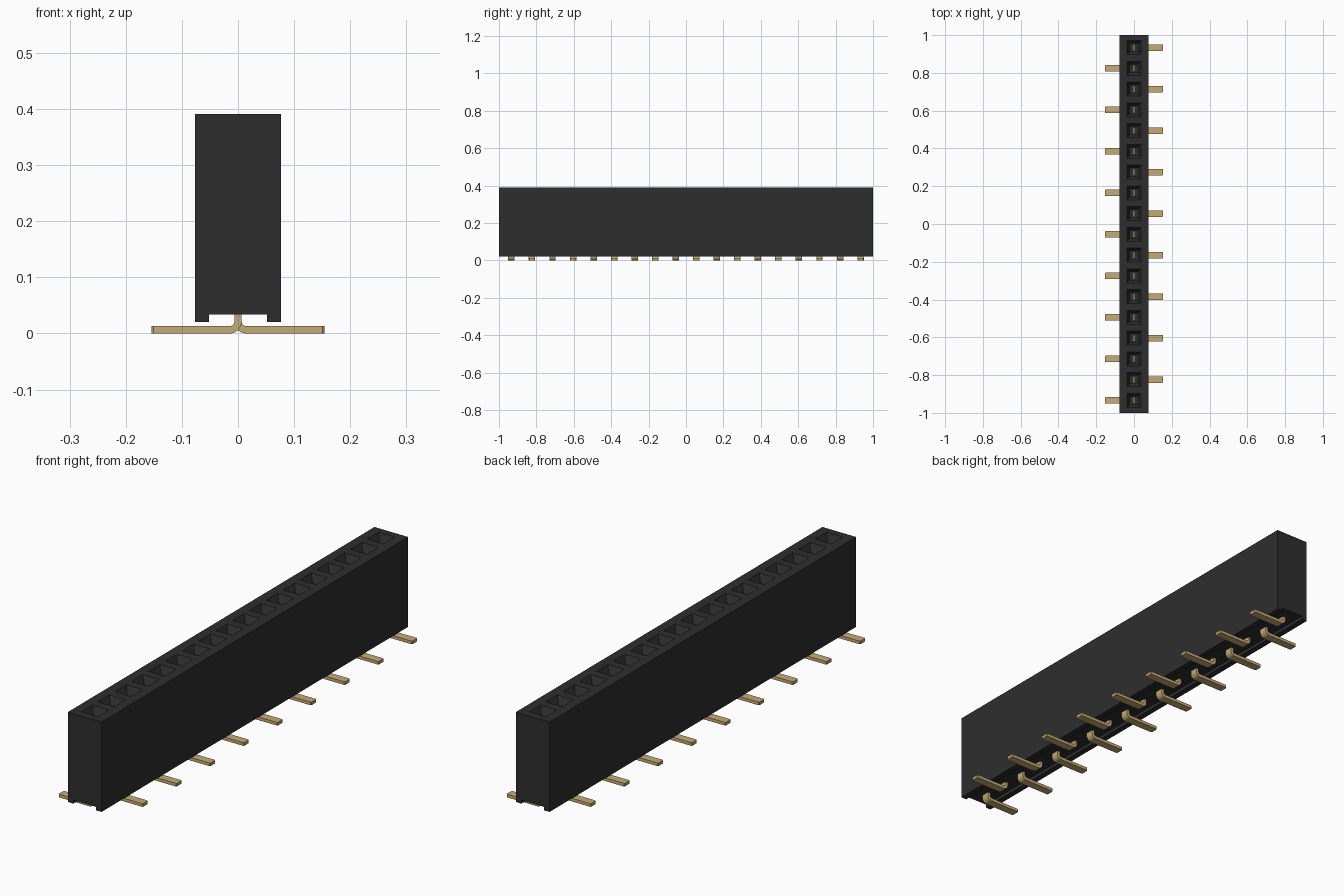
import bpy, bmesh, math

cube = bpy.data.objects.get("Cube")
if cube:
    bpy.data.objects.remove(cube, do_unlink=True)


def make_material(name, rgb):
    m = bpy.data.materials.new(name)
    m.use_nodes = True
    m.diffuse_color = (*rgb, 1)
    bsdf = m.node_tree.nodes["Principled BSDF"]
    bsdf.inputs["Base Color"].default_value = (*rgb, 1)
    bsdf.inputs["Roughness"].default_value = 0.6
    return m


black = make_material("black plastic", (0.027, 0.027, 0.027))
gold = make_material("gold metal", (0.55, 0.41, 0.18))

COUNT, PITCH = 18, 0.1098
centres = [(i - (COUNT - 1) / 2) * PITCH for i in range(COUNT)]
W, TOP = 0.077, 0.391


def finish(bm, name, material):
    bmesh.ops.remove_doubles(bm, verts=bm.verts, dist=1e-5)
    bmesh.ops.recalc_face_normals(bm, faces=bm.faces)
    mesh = bpy.data.meshes.new(name)
    bm.to_mesh(mesh)
    bm.free()
    mesh.materials.append(material)
    return mesh


def add_object(name, mesh):
    ob = bpy.data.objects.new(name, mesh)
    bpy.context.collection.objects.link(ob)
    return ob


# Housing: one slice per socket, with a groove along the underside
profile = [(W, TOP), (W, 0.02), (0.052, 0.02), (0.052, 0.034),
           (-0.052, 0.034), (-0.052, 0.02), (-W, 0.02), (-W, TOP)]
bounds = [-1] + [y + PITCH / 2 for y in centres[:-1]] + [1]
bm = bmesh.new()


def face(points):
    return bm.faces.new([bm.verts.new(p) for p in points])


def rectangle(hx, y0, y1, z):
    return [(-hx, y0, z), (hx, y0, z), (hx, y1, z), (-hx, y1, z)]


for yc, y0, y1 in zip(centres, bounds, bounds[1:]):
    for (xa, za), (xb, zb) in zip(profile, profile[1:]):
        face([(xa, y0, za), (xb, y0, zb), (xb, y1, zb), (xa, y1, za)])
    # Top rim, tapered lead-in, straight shaft and floor of the socket
    rings = [rectangle(W, y0, y1, TOP)]
    for half, z in ((0.037, TOP), (0.021, TOP - 0.03), (0.021, 0.15)):
        rings.append(rectangle(half, yc - half, yc + half, z))
    for a, b in zip(rings, rings[1:]):
        for k in range(4):
            n = (k + 1) % 4
            face([a[k], a[n], b[n], b[k]])
    face(rings[-1])
for y in (-1, 1):
    face([(x, y, z) for x, z in profile])
add_object("housing", finish(bm, "housing", black))

# Contact pin: an L-shaped strip with a rounded bend, extruded across its width
T, HALF_WIDTH, R_OUT, REACH = 0.013, 0.0173, 0.021, 0.154
cx, cz = -T / 2 + R_OUT, R_OUT


def arc(radius):
    angles = [math.pi + math.pi / 2 * k / 8 for k in range(9)]
    return [(cx + radius * math.cos(a), cz + radius * math.sin(a)) for a in angles]


outline = [(-T / 2, 0.16)] + arc(R_OUT) + [(REACH, 0), (REACH, T)]
outline += arc(R_OUT - T)[::-1] + [(T / 2, 0.16)]
bm = bmesh.new()
side = face([(x, -HALF_WIDTH, z) for x, z in outline])
out = bmesh.ops.extrude_face_region(bm, geom=[side])
bmesh.ops.translate(bm, vec=(0, 2 * HALF_WIDTH, 0),
                    verts=[v for v in out["geom"] if isinstance(v, bmesh.types.BMVert)])
# Small chamfer on the upright corners of the foot
tip = [e for e in bm.edges if all(v.co.x > REACH - 1e-4 for v in e.verts)
       and abs(e.verts[0].co.z - e.verts[1].co.z) > 0.005]
bmesh.ops.bevel(bm, geom=tip, offset=0.003, segments=1, affect='EDGES')
pin_mesh = finish(bm, "contact_pin", gold)

# Feet point alternately to either side
for i, y in enumerate(centres):
    pin = add_object(f"contact_pin_{i + 1}", pin_mesh)
    pin.location.y = y
    if i % 2 == 0:
        pin.rotation_euler.z = math.pi

# Smooth the bend while keeping its edges crisp
bpy.ops.object.select_all(action='DESELECT')
pin.select_set(True)
bpy.context.view_layer.objects.active = pin
bpy.ops.object.shade_smooth_by_angle(angle=math.radians(30))
